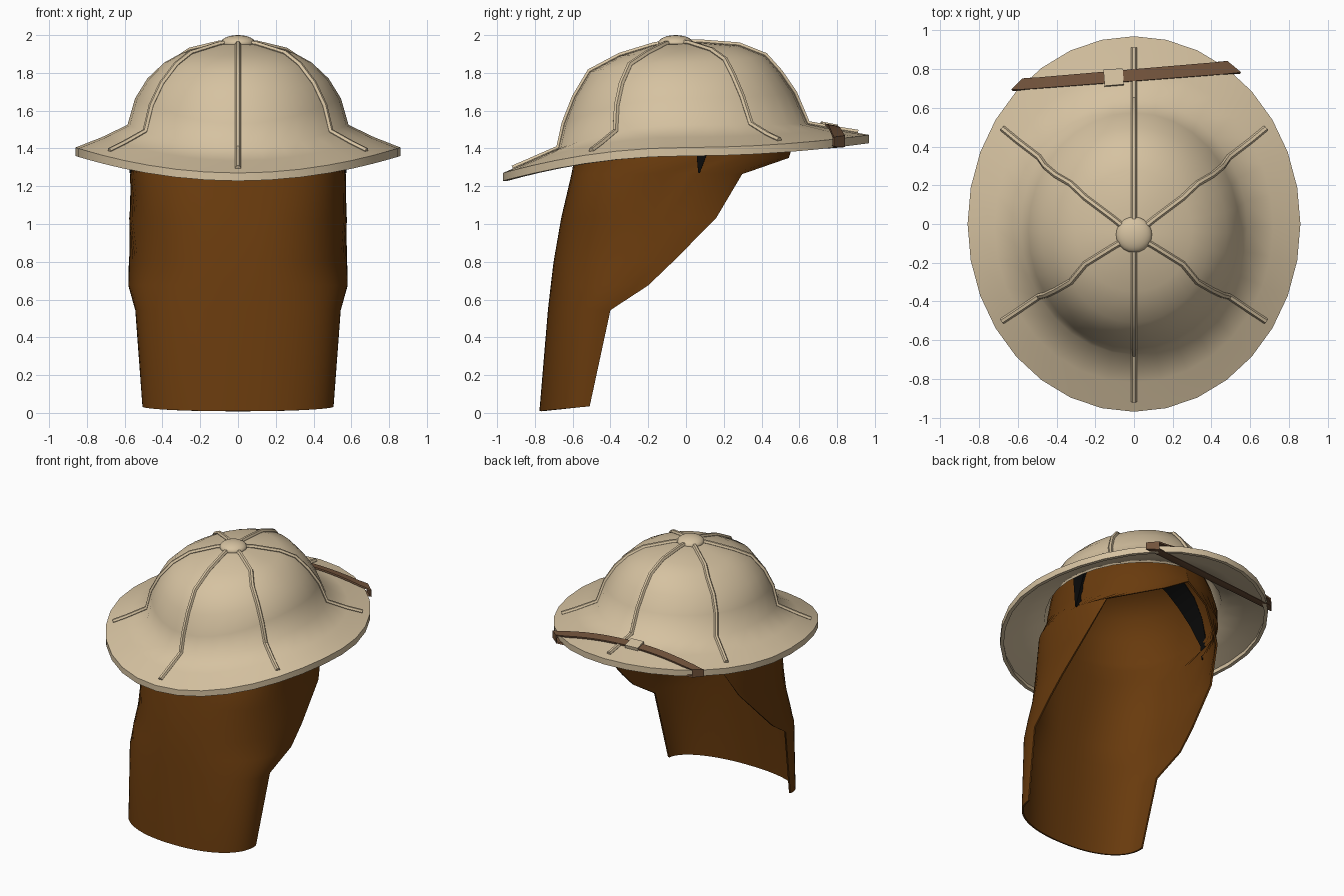
import bpy, bmesh
from math import sin, cos, atan2, hypot, radians, pi, copysign
from mathutils import Vector

cube = bpy.data.objects.get("Cube")
if cube:
    bpy.data.objects.remove(cube)


def material(name, rgb):
    m = bpy.data.materials.new(name)
    m.use_nodes = True
    m.diffuse_color = (*rgb, 1)
    bsdf = m.node_tree.nodes["Principled BSDF"]
    bsdf.inputs["Base Color"].default_value = (*rgb, 1)
    bsdf.inputs["Roughness"].default_value = 0.8
    return m


BEIGE = material("khaki canvas", (0.67, 0.54, 0.355))
BROWN = material("brown cloth", (0.14, 0.043, 0.004))
LEATHER = material("strap leather", (0.17, 0.088, 0.045))
BLACK = material("black lining", (0.003, 0.003, 0.003))


def finish(ob, mat, angle):
    """Bake modifiers or curve to mesh, colour it and smooth it."""
    ob.data.materials.append(mat)
    bpy.ops.object.select_all(action='DESELECT')
    ob.select_set(True)
    bpy.context.view_layer.objects.active = ob
    bpy.ops.object.convert(target='MESH')
    bpy.ops.object.shade_smooth_by_angle(angle=radians(angle))


def sheet(name, rows, mat, thick, offset=0, wrap=False, cap=False, angle=50):
    """Skin a grid of points and give it thickness."""
    bm = bmesh.new()
    grid = [[bm.verts.new(p) for p in row] for row in rows]
    n = len(grid[0])
    for a, b in zip(grid, grid[1:]):
        for i in range(n if wrap else n - 1):
            j = (i + 1) % n
            bm.faces.new((a[i], a[j], b[j], b[i]))
    if cap:
        bm.faces.new(grid[-1])
    me = bpy.data.meshes.new(name)
    bm.to_mesh(me)
    bm.free()
    ob = bpy.data.objects.new(name, me)
    bpy.context.collection.objects.link(ob)
    mod = ob.modifiers.new("thickness", 'SOLIDIFY')
    mod.thickness = thick
    mod.offset = offset
    finish(ob, mat, angle)


def tube(name, points, radius, mat):
    cu = bpy.data.curves.new(name, 'CURVE')
    cu.dimensions = '3D'
    cu.bevel_depth = radius
    cu.bevel_resolution = 1
    cu.use_fill_caps = True
    sp = cu.splines.new('POLY')
    sp.points.add(len(points) - 1)
    for p, co in zip(sp.points, points):
        p.co = (*co, 1)
    ob = bpy.data.objects.new(name, cu)
    bpy.context.collection.objects.link(ob)
    finish(ob, mat, 50)


# Helmet rings: half width, front y, back y, then z at front, side and back
LIP = (0.86, -0.97, 0.97, 1.228, 1.36, 1.428)
RINGS = [
    (0.86, -0.97, 0.97, 1.27, 1.405, 1.472),
    (0.72, -0.82, 0.80, 1.335, 1.46, 1.50),
    (0.585, -0.675, 0.645, 1.40, 1.525, 1.53),
    (0.545, -0.645, 0.575, 1.53, 1.665, 1.69),
    (0.48, -0.59, 0.50, 1.67, 1.77, 1.80),
    (0.39, -0.51, 0.42, 1.805, 1.855, 1.89),
    (0.30, -0.35, 0.28, 1.89, 1.905, 1.945),
    (0.12, -0.17, 0.08, 1.945, 1.95, 1.96),
    (0.03, -0.085, -0.025, 1.96, 1.96, 1.96),
]


def on_ring(ring, t):
    w, f, b, zf, zs, zb = ring
    s2, c2 = sin(t) ** 2, cos(t) ** 2
    z = zs * s2 + (zf if cos(t) > 0 else zb) * c2
    return Vector((w * sin(t), (f + b) / 2 - (b - f) / 2 * cos(t), z))


def brim_z(x, y):
    """Height of the brim's upper side."""
    u, v = x / RINGS[0][0], y / RINGS[0][2]
    t = atan2(u, -v)
    k = max(0, 1 - hypot(u, v)) * 3
    low, high = on_ring(RINGS[0], t).z, on_ring(RINGS[2], t).z
    return low + (high - low) * k


# Shell with a turned-down lip round the brim
TURN = [2 * pi * i / 32 for i in range(32)]
sheet("helmet_shell", [[on_ring(r, t) for t in TURN] for r in [LIP] + RINGS],
      BEIGE, 0.025, -1, wrap=True, cap=True, angle=58)

# Six raised seams from the crown to near the brim edge
for i, deg in enumerate((0, 57, 123, 180, 237, 303)):
    t = radians(deg)
    path = [on_ring(r, t) for r in RINGS]
    path[0] = path[0].lerp(path[1], 0.35)
    tube(f"seam_{i + 1}", [p + Vector((0, 0, 0.003)) for p in path], 0.016, BEIGE)

# Crown button
bpy.ops.mesh.primitive_uv_sphere_add(segments=20, ring_count=12, radius=1,
                                     location=(0, -0.055, 1.957))
button = bpy.context.object
button.name = "crown_button"
button.scale = (0.093, 0.093, 0.043)
finish(button, BEIGE, 60)

# Head lining running down into the neck cloth:
# z, z tilt, front y, centre y, back depth, half width, wrap angle
CLOTH = [
    (1.90, 0, -0.04, 0, 0.02, 0.02, 180),
    (1.87, 0, -0.27, 0, 0.22, 0.22, 180),
    (1.80, 0, -0.43, 0, 0.38, 0.37, 180),
    (1.70, 0, -0.52, 0, 0.48, 0.46, 180),
    (1.56, 0, -0.57, 0, 0.54, 0.52, 180),
    (1.42, 0.06, -0.58, 0, 0.57, 0.555, 180),
    (1.35, 0, -0.585, 0, 0.57, 0.56, 161),
    (1.265, 0, -0.60, 0, 0.57, 0.565, 121),
    (1.03, 0, -0.655, 0, 0.57, 0.57, 106),
    (0.80, 0, -0.695, -0.08, 0.57, 0.572, 91),
    (0.675, 0, -0.71, -0.20, 0.57, 0.575, 90),
    (0.545, 0, -0.725, -0.40, 0.57, 0.538, 90),
    (0.035, 0.1, -0.77, -0.51, 0.57, 0.50, 90),
]


def cloth_point(row, u):
    z, tilt, f, c, back, w, wrap = row
    t = radians(wrap) * u
    s, k = sin(t), cos(t)
    if k > 0:
        # The front half is squarer than an ellipse below the brim
        power = 0.92 - 0.16 * z if z < 1.3 else 0.9
        s, k = copysign(abs(s) ** power, s), k ** power
    y = c - (c - f if k > 0 else back) * k
    return Vector((w * s, y, z + tilt * (y - c)))


sheet("neck_cloth", [[cloth_point(r, i / 20 - 1) for i in range(41)] for r in CLOTH],
      BROWN, 0.012)

# Dark band over the head, tapering to a point at each ear: x, z, front y, back y
BAND = [(0.558, 1.27, 0.065, 0.073), (0.557, 1.38, 0.055, 0.115),
        (0.515, 1.56, -0.01, 0.12), (0.455, 1.70, -0.06, 0.11),
        (0.365, 1.80, -0.08, 0.10), (0.21, 1.87, -0.08, 0.09)]
arch = BAND + [(-x, z, a, b) for x, z, a, b in reversed(BAND)]
sheet("head_band", [[(x, a, z) for x, z, a, b in arch], [(x, b, z) for x, z, a, b in arch]],
      BLACK, 0.034)

# Strap lying on the back of the brim and closed beneath it
edges = []
for left, right in (((-0.63, 0.69), (0.55, 0.78)), ((-0.575, 0.75), (0.48, 0.84))):
    left, right = Vector((*left, 0)), Vector((*right, 0))
    loop = [left.lerp(right, i / 14) for i in range(15)]
    for p in loop:
        p.z = brim_z(p.x, p.y) + 0.012
    loop += [right + Vector((0, 0, 1.412)), left + Vector((0, 0, 1.405))]
    edges.append(loop)
sheet("brim_strap", edges, LEATHER, 0.012, wrap=True, angle=40)

# Buckle plate on the strap
bpy.ops.mesh.primitive_cube_add(size=1, rotation=(-0.2, 0, 0.08),
                                location=(-0.105, 0.757, brim_z(-0.105, 0.757) + 0.014))
buckle = bpy.context.object
buckle.name = "strap_buckle"
buckle.scale = (0.10, 0.085, 0.024)
finish(buckle, BEIGE, 30)
